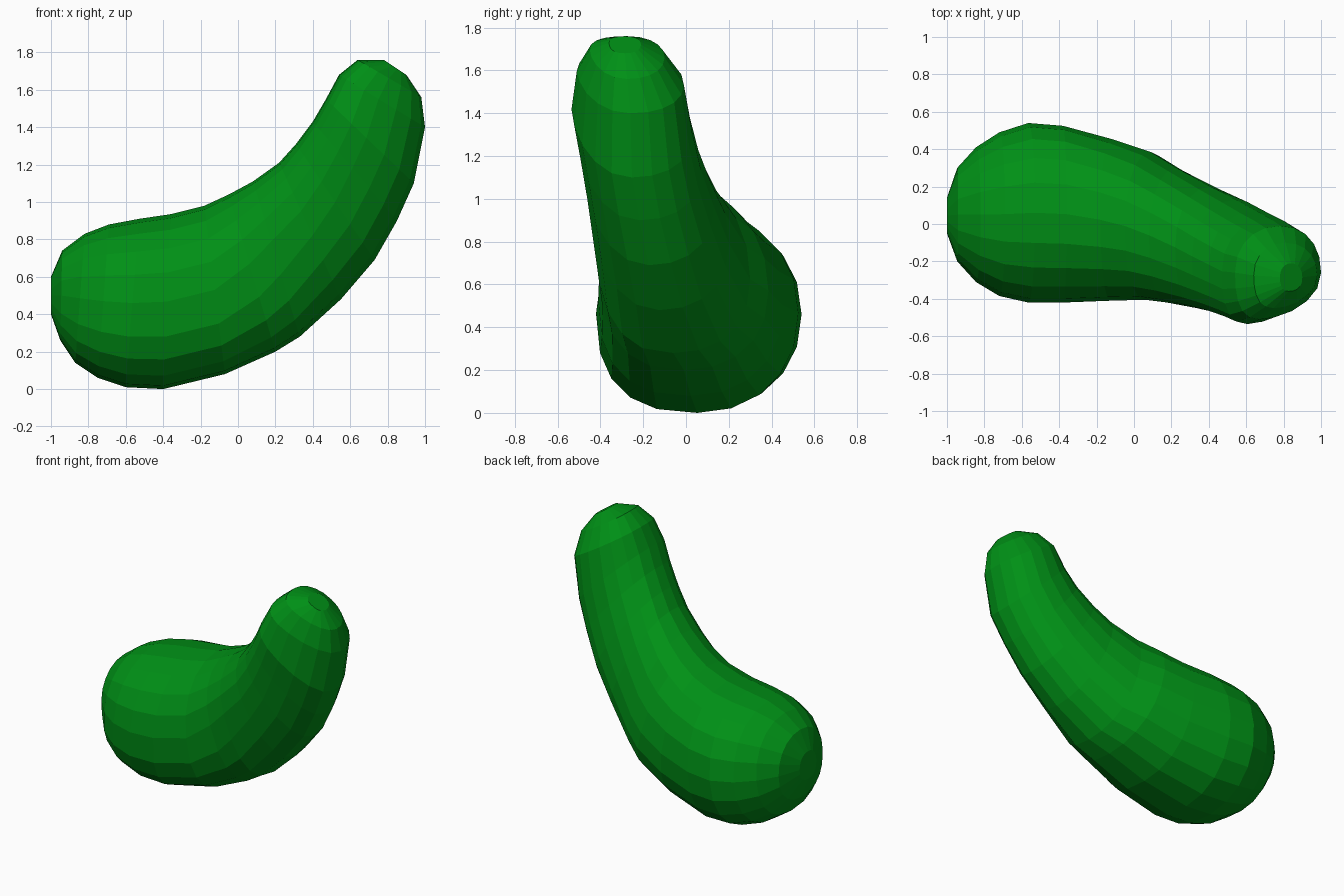
import bpy, bmesh, math

SIDES = 20

# Sections: inner-curve x, z; outer-curve x, z; front y; back y; front twist; back twist
sections = [
    (-1.00, 0.60, -1.00, 0.40, -0.05, 0.14, 0, 0),
    (-0.94, 0.74, -0.95, 0.26, -0.20, 0.30, 0, 0),
    (-0.82, 0.83, -0.87, 0.14, -0.31, 0.41, 0, 0),
    (-0.69, 0.88, -0.75, 0.06, -0.385, 0.49, 0, 0),
    (-0.53, 0.91, -0.60, 0.01, -0.42, 0.54, 0, 0),
    (-0.36, 0.935, -0.40, 0.00, -0.42, 0.525, 0, 0),
    (-0.18, 0.98, -0.07, 0.08, -0.41, 0.455, 0, 0.05),
    (-0.05, 1.04, 0.20, 0.20, -0.405, 0.385, 0.1, 0.1),
    (0.08, 1.11, 0.33, 0.28, -0.42, 0.30, 0.2, 0.15),
    (0.22, 1.21, 0.55, 0.48, -0.45, 0.20, 0.27, 0.12),
    (0.31, 1.31, 0.73, 0.69, -0.475, 0.13, 0.33, 0.1),
    (0.40, 1.43, 0.85, 0.90, -0.505, 0.07, 0.38, 0.1),
    (0.47, 1.55, 0.94, 1.10, -0.535, 0.03, 0.4, 0.08),
    (0.54, 1.68, 1.00, 1.40, -0.51, -0.01, 0.4, 0.05),
    (0.64, 1.76, 0.98, 1.56, -0.45, -0.10, 0.35, 0),
    (0.78, 1.76, 0.90, 1.68, -0.36, -0.21, 0.2, 0),
]


def rounded(v, power):
    """Squares off the ellipse when power is below 1."""
    return math.copysign(abs(v) ** power, v)


def ring(bm, section):
    xi, zi, xo, zo, y0, y1, front, back = section
    verts = []
    for i in range(SIDES):
        a = 2 * math.pi * i / SIDES
        s = math.sin(a)
        # the front leans to the inner curve, the back to the outer curve
        c = math.cos(a + (-front if s < 0 else back) * s)
        # the big end is fuller low at the front
        power = 0.78 if (c < 0 and s < 0 and front < 0.25) else 0.93
        c, s = rounded(c, power), rounded(s, power)
        verts.append(bm.verts.new((
            (xi + xo) / 2 + c * (xi - xo) / 2,
            (y0 + y1) / 2 + s * (y1 - y0) / 2,
            (zi + zo) / 2 + c * (zi - zo) / 2)))
    return verts


# Curved tapering body, skinned through the sections and capped
bm = bmesh.new()
rings = [ring(bm, s) for s in sections]
for a, b in zip(rings, rings[1:]):
    for i in range(SIDES):
        j = (i + 1) % SIDES
        bm.faces.new((a[i], a[j], b[j], b[i]))
bm.faces.new(rings[0])
bm.faces.new(rings[-1])
bmesh.ops.recalc_face_normals(bm, faces=bm.faces)

mesh = bpy.data.meshes.new("cucumber_body")
bm.to_mesh(mesh)
bm.free()
body = bpy.data.objects.new("cucumber_body", mesh)
bpy.context.collection.objects.link(body)

# Green skin
skin = bpy.data.materials.new("green_skin")
skin.diffuse_color = (0.0, 0.28, 0.008, 1)
mesh.materials.append(skin)
